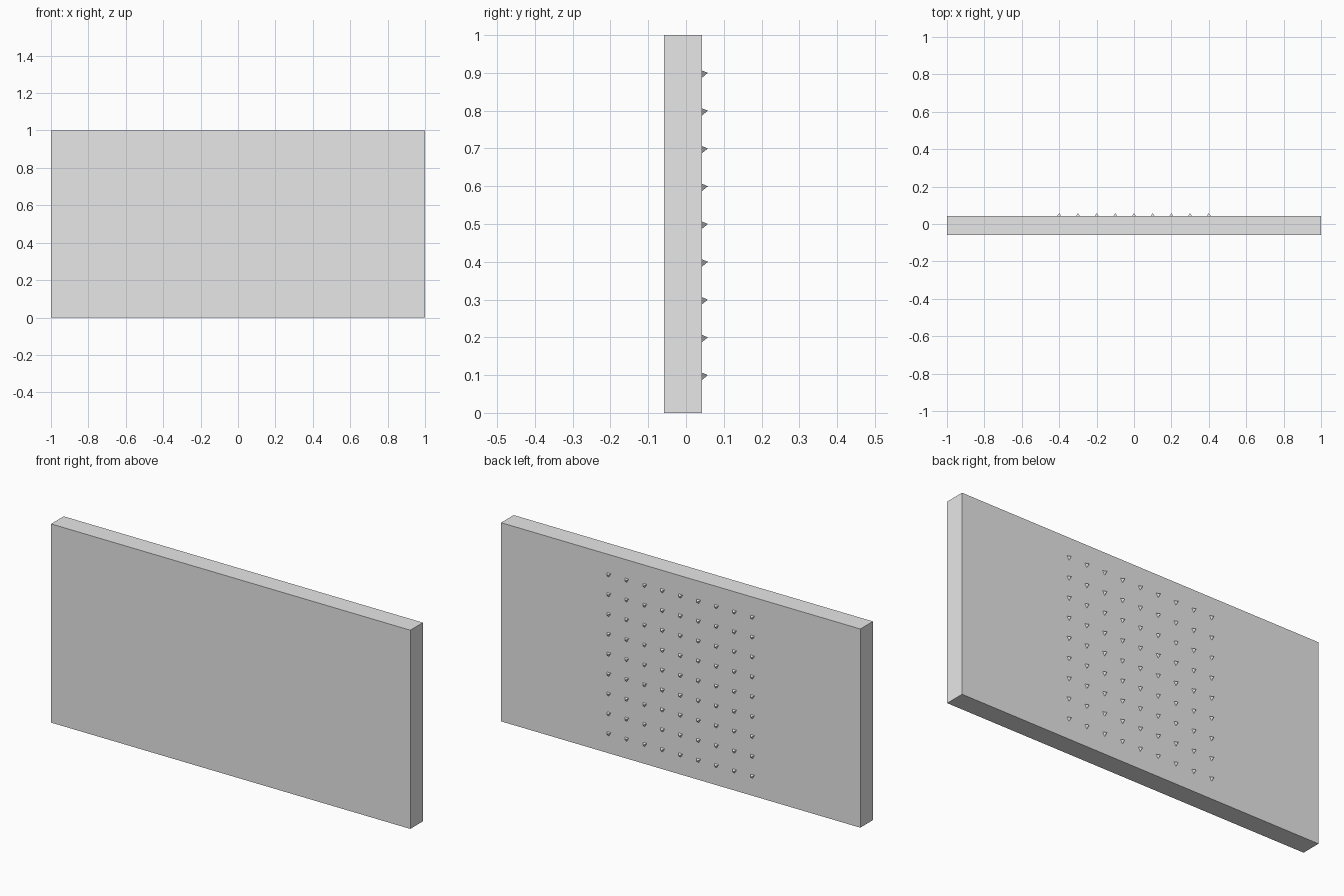
import bpy
import bmesh
import math
from mathutils import Matrix

if "Cube" in bpy.data.objects:
    bpy.data.objects.remove(bpy.data.objects["Cube"], do_unlink=True)

grey = bpy.data.materials.new("light grey")
grey.use_nodes = True
GREY = (0.8, 0.8, 0.8, 1.0)
grey.diffuse_color = GREY
grey.node_tree.nodes["Principled BSDF"].inputs["Base Color"].default_value = GREY

BACK = 0.042          # y of the panel's back face
THICK = 0.1
SPIKE_R, SPIKE_H = 0.013, 0.016


def add_object(name, bm):
    mesh = bpy.data.meshes.new(name)
    bm.to_mesh(mesh)
    bm.free()
    mesh.materials.append(grey)
    obj = bpy.data.objects.new(name, mesh)
    bpy.context.collection.objects.link(obj)
    return obj


# Upright panel
bm = bmesh.new()
bmesh.ops.create_cube(bm, size=1, matrix=Matrix.Translation((0, BACK - THICK / 2, 0.5))
                      @ Matrix.Diagonal((2, THICK, 1, 1)))
add_object("panel", bm)

# 9 x 9 grid of three-sided spikes on the back, one corner pointing down
bm = bmesh.new()
turn = Matrix.Rotation(math.radians(-90), 4, 'X')
for col in range(-4, 5):
    for row in range(1, 10):
        place = Matrix.Translation((col * 0.1, BACK + SPIKE_H / 2, row * 0.1))
        bmesh.ops.create_cone(bm, cap_ends=True, segments=3, radius1=SPIKE_R,
                              radius2=0, depth=SPIKE_H, matrix=place @ turn)
bmesh.ops.remove_doubles(bm, verts=bm.verts, dist=1e-5)
add_object("back_spikes", bm)
